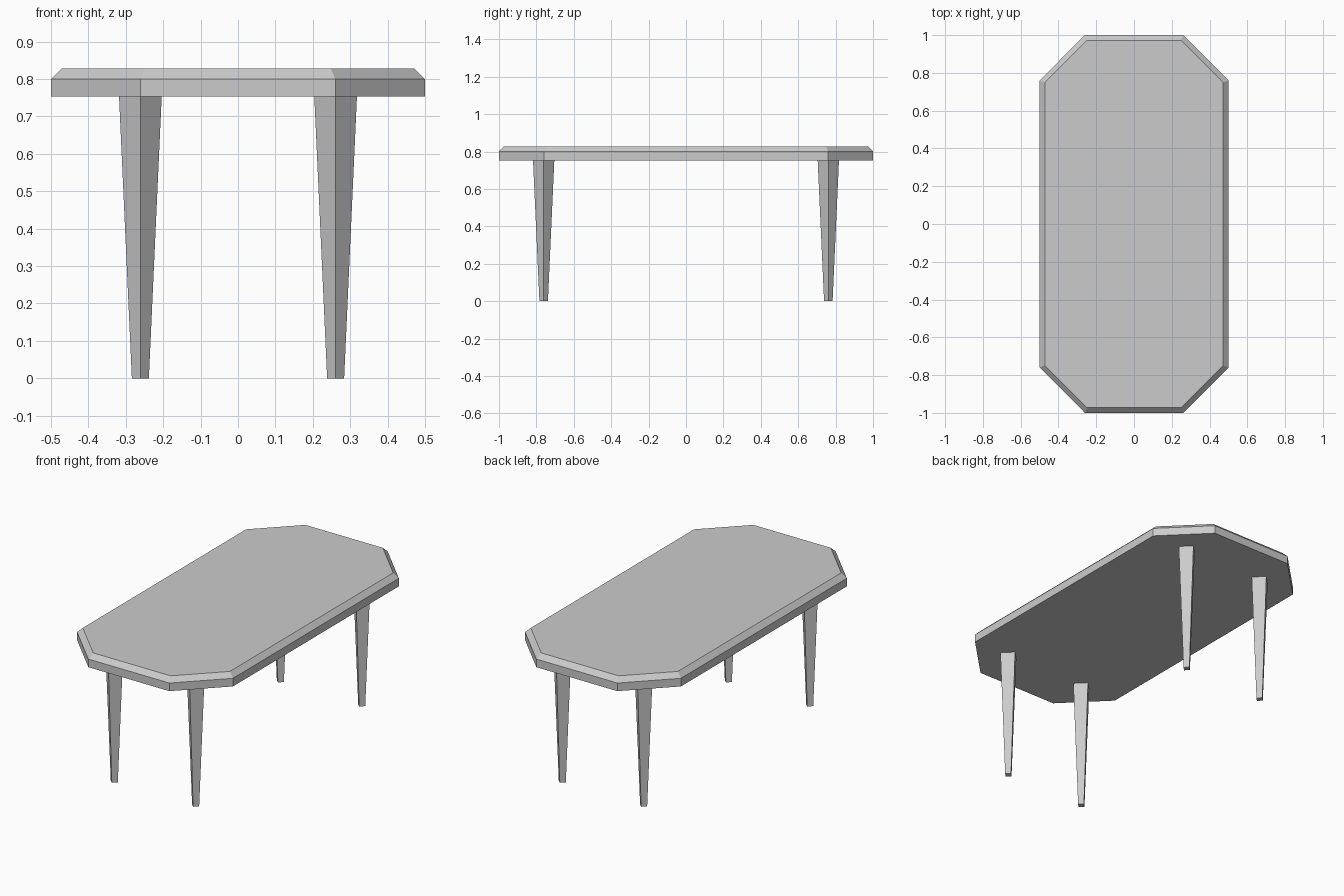
import bpy
import bmesh
from math import sqrt

cube = bpy.data.objects.get("Cube")
if cube:
    bpy.data.objects.remove(cube, do_unlink=True)

GREY = (0.6, 0.6, 0.6, 1.0)
grey = bpy.data.materials.new("light_grey")
grey.use_nodes = True
grey.diffuse_color = GREY
grey.node_tree.nodes["Principled BSDF"].inputs["Base Color"].default_value = GREY


def loft(name, rings):
    """Flat-faced solid through stacked rings of points, capped at both ends."""
    bm = bmesh.new()
    loops = [[bm.verts.new(p) for p in ring] for ring in rings]
    for low, high in zip(loops, loops[1:]):
        for i in range(len(low)):
            j = (i + 1) % len(low)
            bm.faces.new((low[i], low[j], high[j], high[i]))
    bm.faces.new(loops[0][::-1])
    bm.faces.new(loops[-1])
    bmesh.ops.recalc_face_normals(bm, faces=bm.faces)
    mesh = bpy.data.meshes.new(name)
    bm.to_mesh(mesh)
    bm.free()
    mesh.materials.append(grey)
    obj = bpy.data.objects.new(name, mesh)
    bpy.context.collection.objects.link(obj)
    return obj


def octagon(inset, z):
    """Clipped rectangle, all sides moved in by the same distance."""
    w, d = 0.5 - inset, 1.0 - inset
    cut = 0.24 - inset * (2 - sqrt(2))
    quarter = [(w, d - cut), (w - cut, d)]
    mirrored = [(-x, y) for x, y in reversed(quarter)]
    half = quarter + mirrored
    return [(x, y, z) for x, y in half + [(-x, -y) for x, y in half]]


def diamond(x, y, r, z):
    return [(x + r, y, z), (x, y + r, z), (x - r, y, z), (x, y - r, z)]


# Table top with a chamfered upper rim
UNDERSIDE = 0.753
loft("table_top", [octagon(0, UNDERSIDE), octagon(0, 0.8), octagon(0.028, 0.828)])

# Four tapered diamond legs, each with a short straight foot
for end, sy in (("front", -1), ("back", 1)):
    for side, sx in (("right", -1), ("left", 1)):
        x, y = sx * 0.261, sy * 0.761
        loft(f"{end}_{side}_leg", [diamond(x, y, 0.023, 0),
                                   diamond(x, y, 0.023, 0.006),
                                   diamond(x, y, 0.057, UNDERSIDE)])
